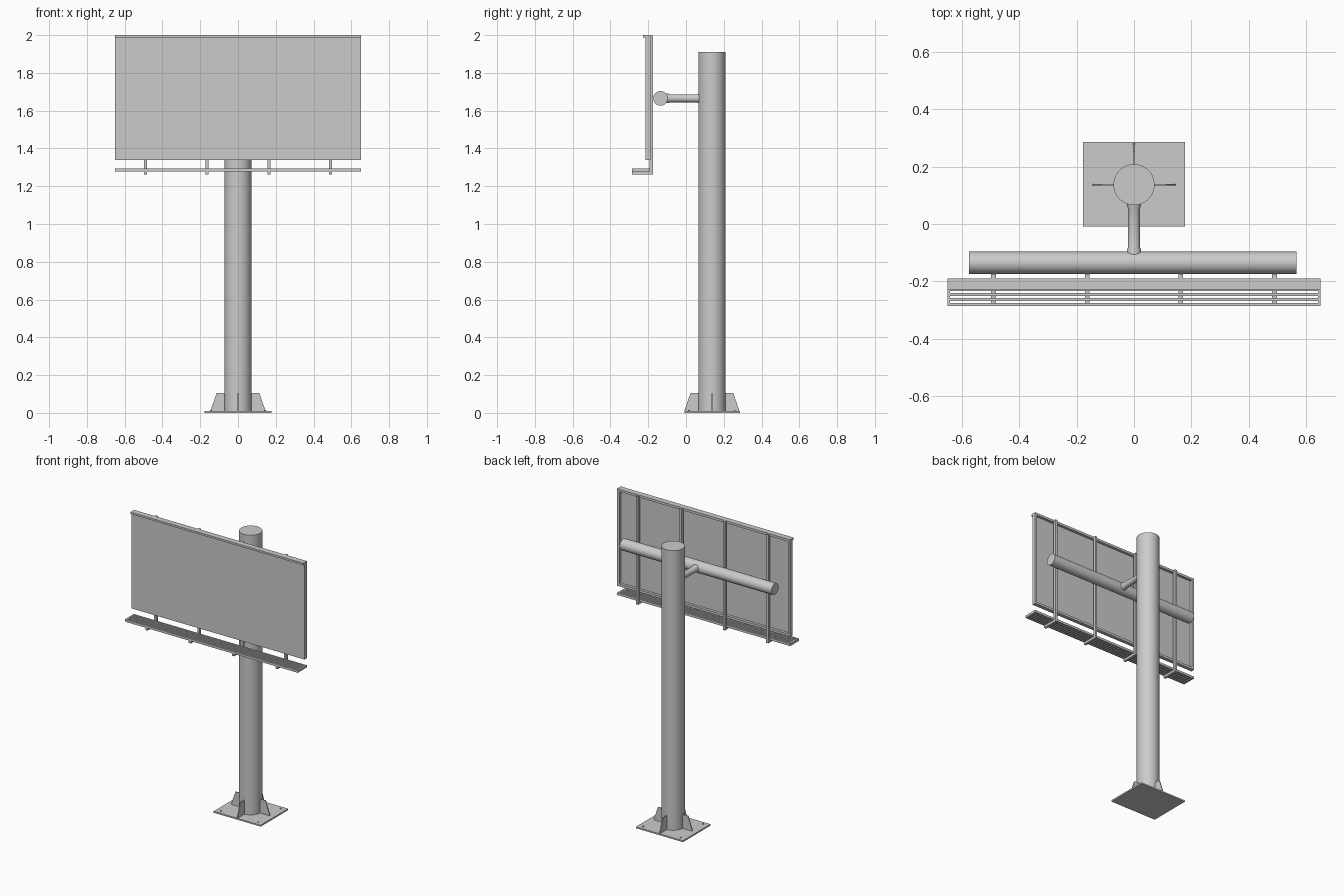
import bpy, bmesh, math
from mathutils import Vector, Matrix

if "Cube" in bpy.data.objects:
    bpy.data.objects.remove(bpy.data.objects["Cube"])

POLE_Y = 0.137


def finish(name, bm, smooth=False):
    bmesh.ops.recalc_face_normals(bm, faces=bm.faces)
    me = bpy.data.meshes.new(name)
    bm.to_mesh(me)
    bm.free()
    ob = bpy.data.objects.new(name, me)
    bpy.context.collection.objects.link(ob)
    if smooth:
        bpy.ops.object.select_all(action='DESELECT')
        ob.select_set(True)
        bpy.context.view_layer.objects.active = ob
        bpy.ops.object.shade_smooth_by_angle(angle=math.radians(35))
    return ob


def add_box(bm, x, y, z):
    """Add a box given (min, max) ranges."""
    c = Vector((sum(x) / 2, sum(y) / 2, sum(z) / 2))
    s = (x[1] - x[0], y[1] - y[0], z[1] - z[0], 1)
    bmesh.ops.create_cube(bm, size=1, matrix=Matrix.Translation(c) @ Matrix.Diagonal(s))


def boxes(name, items):
    bm = bmesh.new()
    for b in items:
        add_box(bm, *b)
    return finish(name, bm)


def turned(name, profile, axis, origin, sides=48):
    """Closed turned solid; profile is (distance along axis, radius)."""
    bm = bmesh.new()
    rot = Vector((0, 0, 1)).rotation_difference(Vector(axis)).to_matrix()
    rings = []
    for d, r in profile:
        rings.append([bm.verts.new(Vector(origin) + rot @ Vector((
            r * math.cos(2 * math.pi * i / sides), r * math.sin(2 * math.pi * i / sides), d)))
            for i in range(sides)])
    for a, b in zip(rings, rings[1:]):
        for i in range(sides):
            j = (i + 1) % sides
            bm.faces.new((a[i], a[j], b[j], b[i]))
    bm.faces.new(rings[0])
    bm.faces.new(rings[-1])
    return finish(name, bm, True)


# Base plate and anchor bolts
boxes("base_plate", [((-0.177, 0.177), (POLE_Y - 0.146, 0.285), (0, 0.01))])
for i, (sx, sy) in enumerate([(-1, -1), (1, -1), (1, 1), (-1, 1)]):
    turned(f"anchor_bolt_{i + 1}", [(0.004, 0.005), (0.015, 0.005)], (0, 0, 1),
           (0.142 * sx, POLE_Y + 0.121 * sy, 0), 12)

# Main column
turned("pole", [(0.005, 0.0715), (1.91, 0.0715)], (0, 0, 1), (0, POLE_Y, 0), 64)

# Four tapered stiffener plates around the column foot
for k in range(4):
    bm = bmesh.new()
    prof = [(0.06, 0.008), (0.144, 0.008), (0.144, 0.016), (0.113, 0.105), (0.06, 0.105)]
    face = bm.faces.new([bm.verts.new((r, -0.003, z)) for r, z in prof])
    ext = bmesh.ops.extrude_face_region(bm, geom=[face], use_keep_orig=True)
    bmesh.ops.translate(bm, vec=(0, 0.006, 0),
                        verts=[g for g in ext["geom"] if isinstance(g, bmesh.types.BMVert)])
    bm.transform(Matrix.Translation((0, POLE_Y, 0)) @ Matrix.Rotation(k * math.pi / 2, 4, 'Z'))
    finish(f"foot_gusset_{k + 1}", bm)

# Cross tube and flared arm joining it to the column
turned("cross_tube", [(-0.574, 0.0385), (0.566, 0.0385)], (1, 0, 0), (0, -0.135, 1.665))
turned("support_arm", [(-0.12, 0.026), (-0.095, 0.025), (-0.08, 0.021),
                       (0.055, 0.021), (0.064, 0.025), (0.09, 0.026)],
       (0, 1, 0), (0, 0, 1.665), 32)

# Display sheet, its rear perimeter frame and the top lip
W, Z0, Z1 = 0.65, 1.34, 2.0
boxes("display_panel", [((-W, W), (-0.214, -0.207), (Z0, Z1 - 0.002))])
FY, T = (-0.207, -0.189), 0.016
boxes("panel_frame", [
    ((-W, W), FY, (Z0, Z0 + T)), ((-W, W), FY, (Z1 - T, Z1)),
    ((-W, -W + T), FY, (Z0 + T, Z1 - T)), ((W - T, W), FY, (Z0 + T, Z1 - T))])
boxes("top_lip", [((-W, W), (-0.228, -0.207), (1.987, Z1))])

# Uprights with forward brackets carrying the walkway
for i, x in enumerate((-0.489, -0.163, 0.163, 0.489)):
    xr = (x - 0.008, x + 0.008)
    boxes(f"upright_{i + 1}", [(xr, (-0.192, -0.174), (1.261, 1.999)),
                               (xr, (-0.285, -0.192), (1.261, 1.277))])

# Slatted walkway
slats = [((-W, W), (-0.285 + 0.017 * i, -0.275 + 0.017 * i), (1.277, 1.293)) for i in range(6)]
ends = [((min(s * W, s * (W - 0.01)), max(s * W, s * (W - 0.01))), (-0.285, -0.19), (1.277, 1.293))
        for s in (-1, 1)]
boxes("walkway", [((-W + 0.01, W - 0.01), y, z) for _, y, z in slats] + ends)
